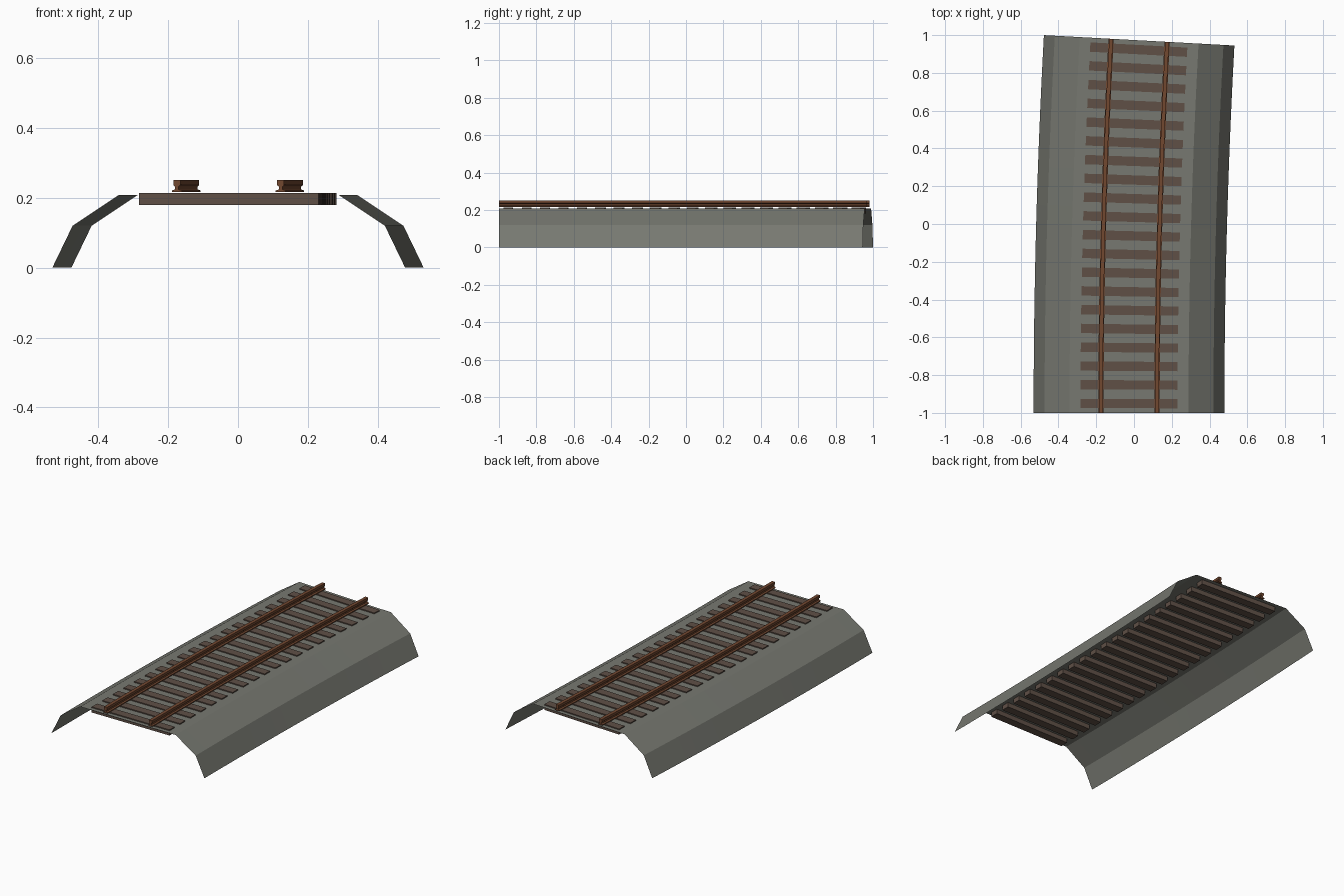
import bpy, bmesh, math

if "Cube" in bpy.data.objects:
    bpy.data.objects.remove(bpy.data.objects["Cube"])

# Track curve: starts heading +y at the front, bends gently to the right
ANGLE = math.asin(0.0545)
RADIUS = 36.19
X0 = -0.0265
STEPS = 20


def place(t, off, z):
    a = ANGLE * t
    r = RADIUS - off
    return (X0 + RADIUS - r * math.cos(a), -1 + r * math.sin(a), z)


def material(name, rgb):
    m = bpy.data.materials.new(name)
    m.diffuse_color = (*rgb, 1)
    m.use_nodes = True
    m.node_tree.nodes["Principled BSDF"].inputs["Base Color"].default_value = m.diffuse_color
    return m


def finish(name, bm, mat, solid=True):
    if solid:
        bmesh.ops.recalc_face_normals(bm, faces=bm.faces)
    me = bpy.data.meshes.new(name)
    bm.to_mesh(me)
    bm.free()
    me.materials.append(mat)
    ob = bpy.data.objects.new(name, me)
    bpy.context.collection.objects.link(ob)
    return ob


def sweep(bm, profile, t0, t1, steps, closed):
    rings = [[bm.verts.new(place(t0 + (t1 - t0) * i / steps, o, z)) for o, z in profile]
             for i in range(steps + 1)]
    n = len(profile)
    for a, b in zip(rings, rings[1:]):
        for j in range(n if closed else n - 1):
            k = (j + 1) % n
            bm.faces.new((a[j], a[k], b[k], b[j]))
    if closed:
        bm.faces.new(rings[0][::-1])
        bm.faces.new(rings[-1])


gravel = material("gravel grey", (0.185, 0.19, 0.165))
wood = material("weathered wood", (0.115, 0.08, 0.062))
rust = material("rusty steel", (0.17, 0.065, 0.03))

# Gravel bed: open shell with a stepped slope on each side
half = [(0.505, 0.0), (0.447, 0.12), (0.315, 0.208)]
bm = bmesh.new()
sweep(bm, [(-o, z) for o, z in half] + half[::-1], 0, 1, STEPS, False)
finish("gravel_bed", bm, gravel, False)

# Sleepers
bm = bmesh.new()
COUNT = 20
for i in range(COUNT):
    t = (i + 0.5) / COUNT
    w = 0.0125
    sweep(bm, [(-0.257, 0.18), (0.257, 0.18), (0.257, 0.214), (-0.257, 0.214)],
          t - w, t + w, 1, True)
finish("sleepers", bm, wood)

# Rails: wide foot, narrow web, wider head
rail = [(0.014, 0.216), (0.014, 0.221), (0.005, 0.224), (0.005, 0.232),
        (0.010, 0.236), (0.010, 0.251)]
for name, c in (("left_rail", -0.1485), ("right_rail", 0.1485)):
    bm = bmesh.new()
    sweep(bm, [(c + o, z) for o, z in rail] + [(c - o, z) for o, z in rail[::-1]],
          0, 1, STEPS, True)
    finish(name, bm, rust)
